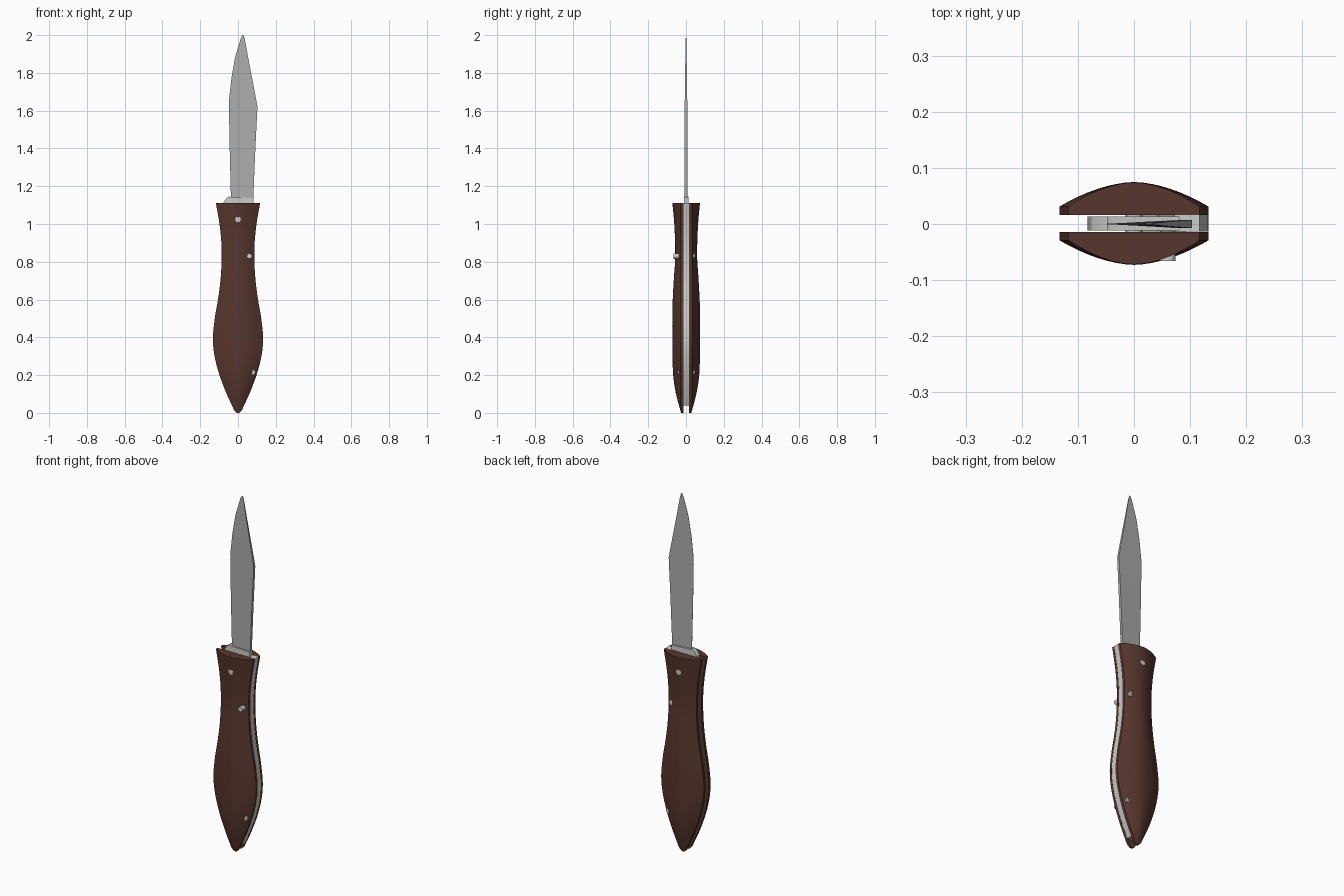
import bpy, bmesh, math
from mathutils import Vector

if "Cube" in bpy.data.objects:
    bpy.data.objects.remove(bpy.data.objects["Cube"])


def material(name, rgb):
    m = bpy.data.materials.new(name)
    m.diffuse_color = (*rgb, 1)
    m.use_nodes = True
    m.node_tree.nodes["Principled BSDF"].inputs["Base Color"].default_value = m.diffuse_color
    return m


WOOD = material("brown_wood", (0.095, 0.037, 0.027))
STEEL = material("blade_steel", (0.42, 0.42, 0.42))
BRIGHT = material("bright_metal", (0.60, 0.61, 0.58))
YC = 0.001  # middle plane of the knife


def finish(bm, name, mat, angle=30):
    bmesh.ops.recalc_face_normals(bm, faces=bm.faces)
    me = bpy.data.meshes.new(name)
    bm.to_mesh(me)
    bm.free()
    ob = bpy.data.objects.new(name, me)
    bpy.context.collection.objects.link(ob)
    me.materials.append(mat)
    bpy.ops.object.select_all(action='DESELECT')
    ob.select_set(True)
    bpy.context.view_layer.objects.active = ob
    bpy.ops.object.shade_smooth_by_angle(angle=math.radians(angle))
    return ob


def curve(table, z):
    """Smooth interpolation through (z, value) pairs."""
    n = len(table)

    def slope(i):
        a, b = table[max(i - 1, 0)], table[min(i + 1, n - 1)]
        return (b[1] - a[1]) / (b[0] - a[0])
    for i in range(n - 1):
        (z0, v0), (z1, v1) = table[i], table[i + 1]
        if z <= z1 or i == n - 2:
            d = z1 - z0
            t = (z - z0) / d
            return ((2*t**3 - 3*t*t + 1) * v0 + (t**3 - 2*t*t + t) * d * slope(i)
                    + (3*t*t - 2*t**3) * v1 + (t**3 - t*t) * d * slope(i + 1))


def loft(rings, name, mat, angle=30):
    bm = bmesh.new()
    vs = [[bm.verts.new(p) for p in r] for r in rings]
    n = len(rings[0])
    for a, b in zip(vs, vs[1:]):
        for i in range(n):
            j = (i + 1) % n
            bm.faces.new((a[i], a[j], b[j], b[i]))
    bm.faces.new(vs[0])
    bm.faces.new(vs[-1])
    return finish(bm, name, mat, angle)


# Handle outline half width and dome height along z
WIDTH = [(0, .008), (.012, .019), (.04, .032), (.1, .060), (.2, .098), (.3, .124),
         (.39, .133), (.5, .123), (.6, .106), (.7, .093), (.8, .087), (.9, .088),
         (1.0, .098), (1.11, .117)]
DOME = [(0, .027), (.1, .054), (.2, .069), (.35, .073), (.55, .073), (.7, .066),
        (.83, .058), (1.0, .063), (1.11, .073)]
LEVELS = [0, .005, .012, .025] + [.04 + 1.07 * i / 36 for i in range(37)]


# Two handle scales, domed outside and flat inside
def scale(side, name):
    rings = []
    for z in LEVELS:
        w, t = curve(WIDTH, z), curve(DOME, z)
        edge = min(.03, t - .002)
        ring = [(-w, YC + side * .015, z)]
        for k in range(17):
            u = k / 8 - 1
            ring.append((w * u, YC + side * (edge + (t - edge) * (1 - abs(u) ** 1.8)), z))
        ring.append((w, YC + side * .015, z))
        rings.append(ring)
    loft(rings, name, WOOD)


scale(-1, "front_handle_scale")
scale(1, "back_handle_scale")

# Back spring filling the right side of the slot
loft([[(x, YC + y, z) for x, y in ((w - .045, -.0148), (w - .0005, -.0148),
                                   (w - .0005, .0148), (w - .045, .0148))]
      for z in LEVELS[4:] for w in [curve(WIDTH, z)]], "back_spring", BRIGHT)

# Blade: wedge section, sharp on the left and thick on the right
BLADE = [(1.12, -.037, .080, .0075), (1.4, -.044, .092, .0075), (1.62, -.048, .103, .007),
         (1.66, -.047, .096, .0066), (1.77, -.035, .075, .0052), (1.88, -.016, .054, .0035),
         (1.98, .014, .036, .0015), (2.0, .024, .030, .0007)]
loft([[(l, -.0005, z), (r, -h, z), (r, h, z), (l, .0005, z)] for z, l, r, h in BLADE],
     "blade", STEEL, 20)

# Rounded tang with a small lobe on the left
outline = [(.083 * math.cos(a), 1.02 + .083 * math.sin(a))
           for a in [math.pi * (1 + i / 16) for i in range(17)]]
outline += [(.081, 1.138), (-.035, 1.141), (-.047, 1.146), (-.060, 1.138), (-.076, 1.115)]
loft([[(x, YC + y, z) for x, z in outline] for y in (-.0125, .0125)], "blade_tang", BRIGHT)


# Pins through the handle
def pin(name, x, z, r, y0, y1):
    loft([[(x + r * math.cos(a), y, z + r * math.sin(a))
           for a in [math.tau * i / 16 for i in range(16)]] for y in (y0, y1)], name, BRIGHT)


pin("pivot_pin", 0, 1.025, .015, -.0645, .0665)
pin("middle_pin", .06, .83, .014, -.066, .047)
pin("lower_pin", .08, .215, .012, -.046, .048)
